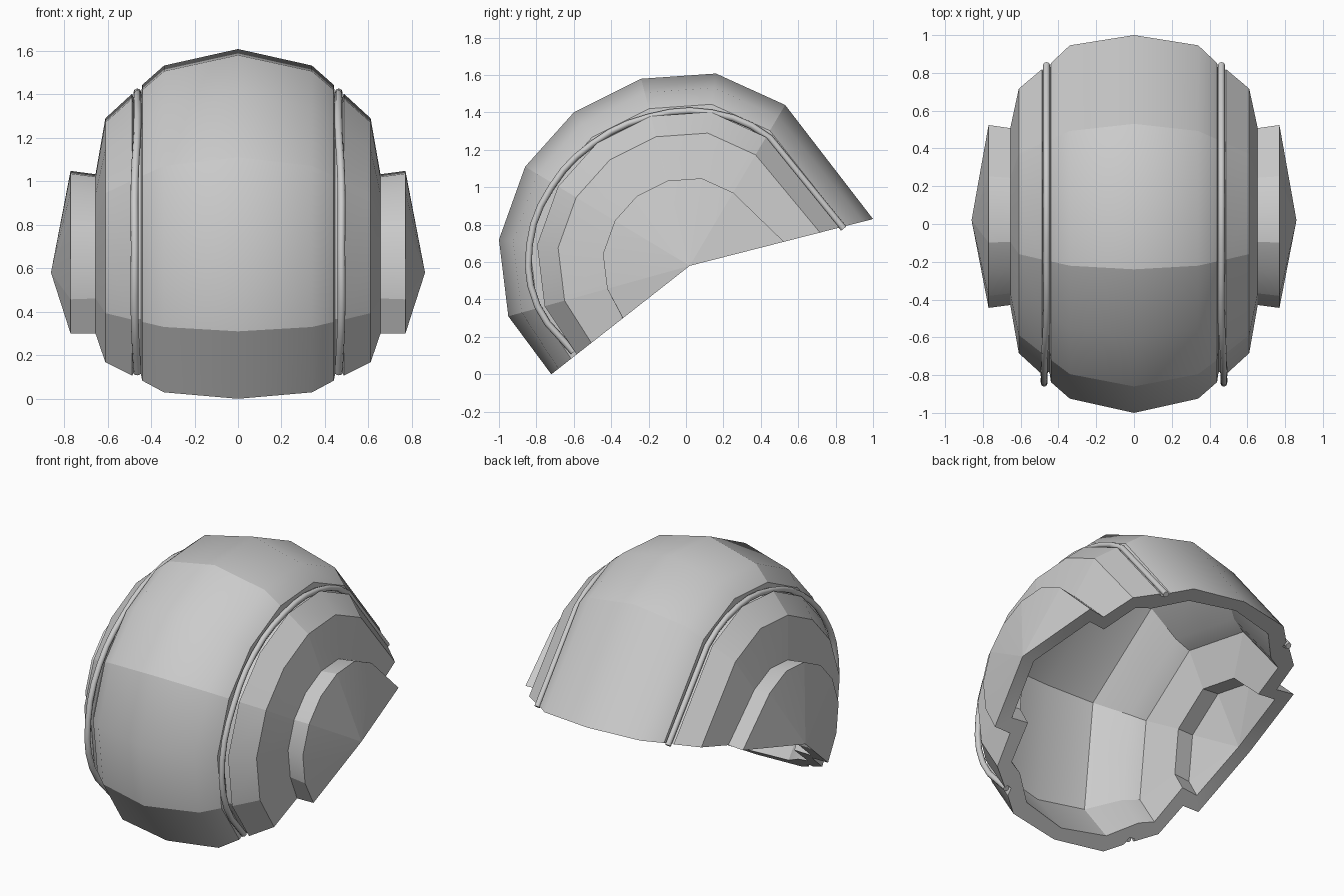
import bpy, bmesh

if "Cube" in bpy.data.objects:
    bpy.data.objects.remove(bpy.data.objects["Cube"])

CY, CZ = 0.02, 0.58          # hub of the sweep, axis along x
# side outline of the widest ring
OUTLINE = [(-0.72, 0.0), (-0.95, 0.31), (-1.0, 0.72), (-0.86, 1.11), (-0.60, 1.40),
           (-0.24, 1.58), (0.16, 1.608), (0.53, 1.44), (1.0, 0.83)]
LAST = len(OUTLINE) - 1
# half cross-section: x, scale of the outline, stretch at front end, at rear end
OUTER = [(0, 1, 1, 1), (0.34, 0.926, 1.025, 1.02), (0.44, 0.84, 1.02, 1.01),
         (0.447, 0.79, 1.02, 1.02), (0.48, 0.78, 1.02, 1.03), (0.487, 0.80, 1.02, 1.02),
         (0.61, 0.69, 1.03, 1.03), (0.655, 0.44, 1.1, 1.13), (0.77, 0.455, 1.06, 1.13),
         (0.86, 0, 1, 1)]
INNER = [(0.775, 0, 1, 1), (0.70, 0.37, 1.05, 1.15), (0.585, 0.36, 1.05, 1.15),
         (0.54, 0.63, 1.03, 1.03), (0.45, 0.68, 1.02, 1.02), (0.30, 0.85, 1, 1),
         (0, 0.915, 1, 1)]
APEX = len(OUTER) - 1


def ring_point(i, j):
    """Point of station i on profile point j."""
    x, f, front, rear = (OUTER + INNER)[j]
    y, z = OUTLINE[i]
    s = f * (front if i == 0 else rear if i == LAST else 1)
    return (x, CY + (y - CY) * s, CZ + (z - CZ) * s)


# shell: band, side panels and hubs swept as one thick plate
bm = bmesh.new()
count = len(OUTER + INNER)
rows = []
for i in range(LAST + 1):
    row = []
    for j in range(count):
        p = ring_point(i, j)
        if j > APEX and i in (2, 4, 6):      # coarser facets on the inside
            a, b = ring_point(i - 1, j), ring_point(i + 1, j)
            p = [(u + v) / 2 for u, v in zip(a, b)]
        row.append(bm.verts.new(p))
    rows.append(row)
for a, b in zip(rows, rows[1:]):
    for j in range(count - 1):
        if j != APEX:
            bm.faces.new((a[j], a[j + 1], b[j + 1], b[j]))
# creases across the shell at every second station
for i in (1, 3, 5, 7):
    for u, v in zip(rows[i], rows[i][1:]):
        e = bm.edges.get((u, v))
        if e:
            e.smooth = False
# cut ends
caps = [bm.faces.new(rows[0]), bm.faces.new(rows[-1])]
bmesh.ops.triangulate(bm, faces=caps)
bmesh.ops.remove_doubles(bm, verts=bm.verts, dist=0.0005)
bmesh.ops.recalc_face_normals(bm, faces=bm.faces)
top = max(bm.faces, key=lambda f: f.calc_center_median().z)
if top.normal.z < 0:
    bmesh.ops.reverse_faces(bm, faces=bm.faces)
mesh = bpy.data.meshes.new("shell")
bm.to_mesh(mesh)
bm.free()
shell = bpy.data.objects.new("shell", mesh)
bpy.context.collection.objects.link(shell)
shell.modifiers.new("mirror", 'MIRROR').use_clip = True
shell.select_set(True)
bpy.context.view_layer.objects.active = shell
bpy.ops.object.shade_smooth_by_angle(angle=0.55, keep_sharp_edges=True)


# round trim cords lying in the grooves
def cord(name, side):
    cu = bpy.data.curves.new(name, 'CURVE')
    cu.dimensions = '3D'
    cu.bevel_depth = 0.018
    cu.bevel_resolution = 2
    cu.resolution_u = 3
    cu.use_fill_caps = True
    sp = cu.splines.new('BEZIER')
    sp.bezier_points.add(LAST)
    for i, (p, (y, z)) in enumerate(zip(sp.bezier_points, OUTLINE)):
        x = 0.475 if 0 < i < 4 else 0.463
        p.co = (side * x, CY + (y - CY) * 0.84, CZ + (z - CZ) * 0.795)
        p.handle_left_type = p.handle_right_type = 'AUTO'
    sp.bezier_points[LAST - 1].handle_right_type = 'VECTOR'
    sp.bezier_points[LAST].handle_left_type = 'VECTOR'
    ob = bpy.data.objects.new(name, cu)
    bpy.context.collection.objects.link(ob)


cord("trim_cord_right", 1)
cord("trim_cord_left", -1)
